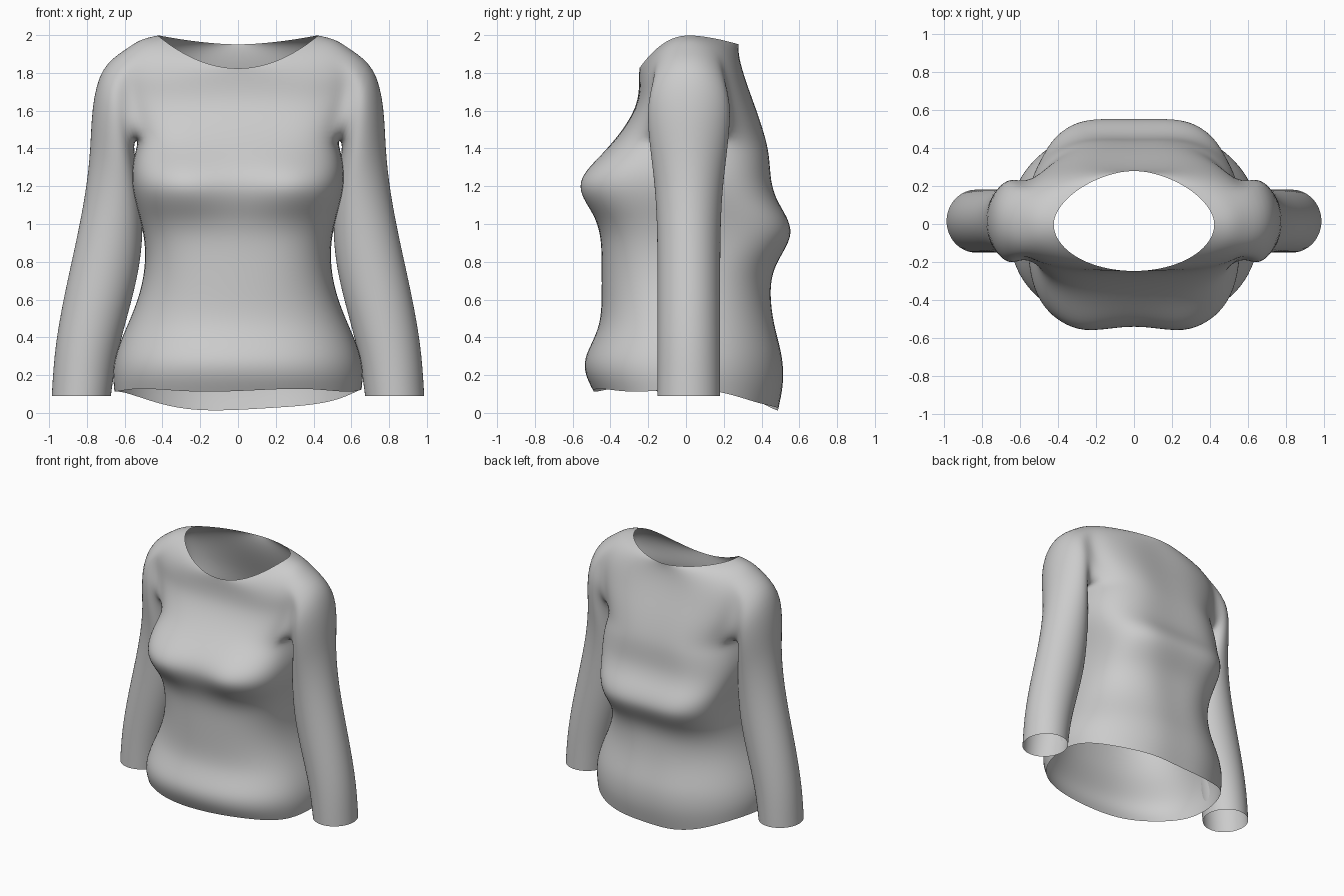
import bpy, bmesh, math
from math import sin, cos, pi, exp

cube = bpy.data.objects.get("Cube")
if cube:
    bpy.data.objects.remove(cube)

fabric = bpy.data.materials.new("light grey fabric")
fabric.use_nodes = True
grey = (0.6, 0.6, 0.6, 1)
fabric.diffuse_color = grey
fabric.node_tree.nodes["Principled BSDF"].inputs["Base Color"].default_value = grey

COLS = 24
ARM_LOW = 16               # ring at the underarm
ARM_HIGH = ARM_LOW + 4     # ring at the top of the armhole
NECK = ARM_LOW + 6         # ring at the neckline
SLEEVE_RINGS = 9
HEM, UNDERARM = 0.12, 1.45


def bump(value, centre, spread):
    return exp(-((value - centre) / spread) ** 2)


def ramp(value, start, end):
    t = min(max((value - start) / (end - start), 0), 1)
    return t * t * (3 - 2 * t)


def signed_power(value, power):
    return math.copysign(abs(value) ** power, value)


# Outline of the body as rules of height
def half_width(z):
    return 0.48 + 0.19 * bump(z, 0.2, 0.36) + 0.09 * bump(z, 1.25, 0.25)


def front_depth(z):
    hips = 0.1 * bump(z, 0.25, 0.15)
    bust = 0.15 * bump(z, 1.2, 0.15)
    return 0.45 + hips + bust - 0.2 * ramp(z, 1.25, 1.7)


def back_depth(z):
    seat = 0.08 * bump(z, 0.2, 0.25)
    fold = 0.12 * bump(z, 0.96, 0.15)
    return 0.46 + seat + fold - 0.18 * ramp(z, 1.3, 2)


def body_point(row, angle):
    c, s = cos(angle), sin(angle)
    is_back = s > 0
    shoulder = max(row - ARM_LOW, 0) / (NECK - ARM_LOW)
    level = HEM + (UNDERARM - HEM) * min(row / ARM_LOW, 1)

    # The neckline dips at the front, the hem at the back
    rise = 0.55 - (0.05 if is_back else 0.18) * s * s
    z = level + rise * sin(shoulder * pi / 2)
    if is_back:
        z -= 0.11 * s * s * bump(level, HEM, 0.1)
    if row == 0:
        z += 0.01 * sin(5 * angle + 1)

    # Corner roundness of the cross-section
    collar = ramp(shoulder, 0.5, 1)
    if is_back:
        power = 0.95 - 0.2 * bump(z, 0.95, 0.3) - 0.2 * ramp(z, 0.5, 1.2) + 0.4 * collar
    else:
        power = 0.85 - 0.2 * ramp(z, 0.4, 1.2) + 0.35 * collar

    width = half_width(level)
    if shoulder:
        width += 0.16 * sin(pi * shoulder) - 0.1 * shoulder
    x = width * signed_power(c, power)
    depth = back_depth(z) if is_back else front_depth(z)
    y = depth * signed_power(s, power)

    # Valley at the middle of the chest, shallow groove along the spine
    middle = bump(x, 0, 0.11)
    if is_back:
        y -= 0.02 * middle * (1 - collar)
    else:
        y += 0.07 * middle * bump(z, 1.2, 0.13)
    return x, y, z


bm = bmesh.new()
grid = [[bm.verts.new(body_point(row, 2 * pi * col / COLS)) for col in range(COLS)]
        for row in range(NECK + 1)]


def in_armhole(row, col):
    return ARM_LOW <= row < ARM_HIGH and (col + 2) % (COLS // 2) < 4


def bridge(lower, upper, skip=lambda col: False):
    n = len(lower)
    for a in range(n):
        if not skip(a):
            b = (a + 1) % n
            bm.faces.new((lower[a], lower[b], upper[b], upper[a]))


# Body shell from hem to neckline
for row in range(NECK):
    bridge(grid[row], grid[row + 1], lambda col: in_armhole(row, col))


# Sleeve rings run from the shoulder to the cuff
def sleeve_point(t, angle):
    outer_z = 1.84 - 1.75 * t
    inner_z = 1.43 - 1.34 * t
    outer_x = 0.78 + 0.21 * ramp(outer_z, 1.5, 0.1) - 0.05 * bump(outer_z, 1.84, 0.12)
    inner_x = 0.5 + 0.06 * bump(inner_z, UNDERARM, 0.2) + 0.17 * ramp(inner_z, 0.95, 0.05)
    mix = (1 - cos(angle)) / 2
    x = inner_x + (outer_x - inner_x) * mix
    y = 0.015 + (0.17 + 0.06 * bump(outer_z, 1.84, 0.4)) * sin(angle)
    return x, y, inner_z + (outer_z - inner_z) * mix


for side in (1, -1):
    def body_vert(row, col):
        return grid[row][(col if side > 0 else COLS // 2 - col) % COLS]

    loop = [body_vert(ARM_LOW, col) for col in range(-2, 2)]
    loop += [body_vert(row, 2) for row in range(ARM_LOW, ARM_HIGH)]
    loop += [body_vert(ARM_HIGH, col) for col in range(2, -2, -1)]
    loop += [body_vert(row, -2) for row in range(ARM_HIGH, ARM_LOW, -1)]
    n = len(loop)
    for step in range(SLEEVE_RINGS):
        ring = []
        for k in range(n):
            x, y, z = sleeve_point(step / (SLEEVE_RINGS - 1), 2 * pi * (k - 2) / n)
            ring.append(bm.verts.new((side * x, y, z)))
        bridge(loop, ring)
        loop = ring

bmesh.ops.recalc_face_normals(bm, faces=bm.faces)
mesh = bpy.data.meshes.new("sweater")
bm.to_mesh(mesh)
bm.free()
mesh.materials.append(fabric)
mesh.shade_smooth()
sweater = bpy.data.objects.new("sweater", mesh)
bpy.context.collection.objects.link(sweater)
soft = sweater.modifiers.new("soft cloth", 'SUBSURF')
soft.levels = soft.render_levels = 2
